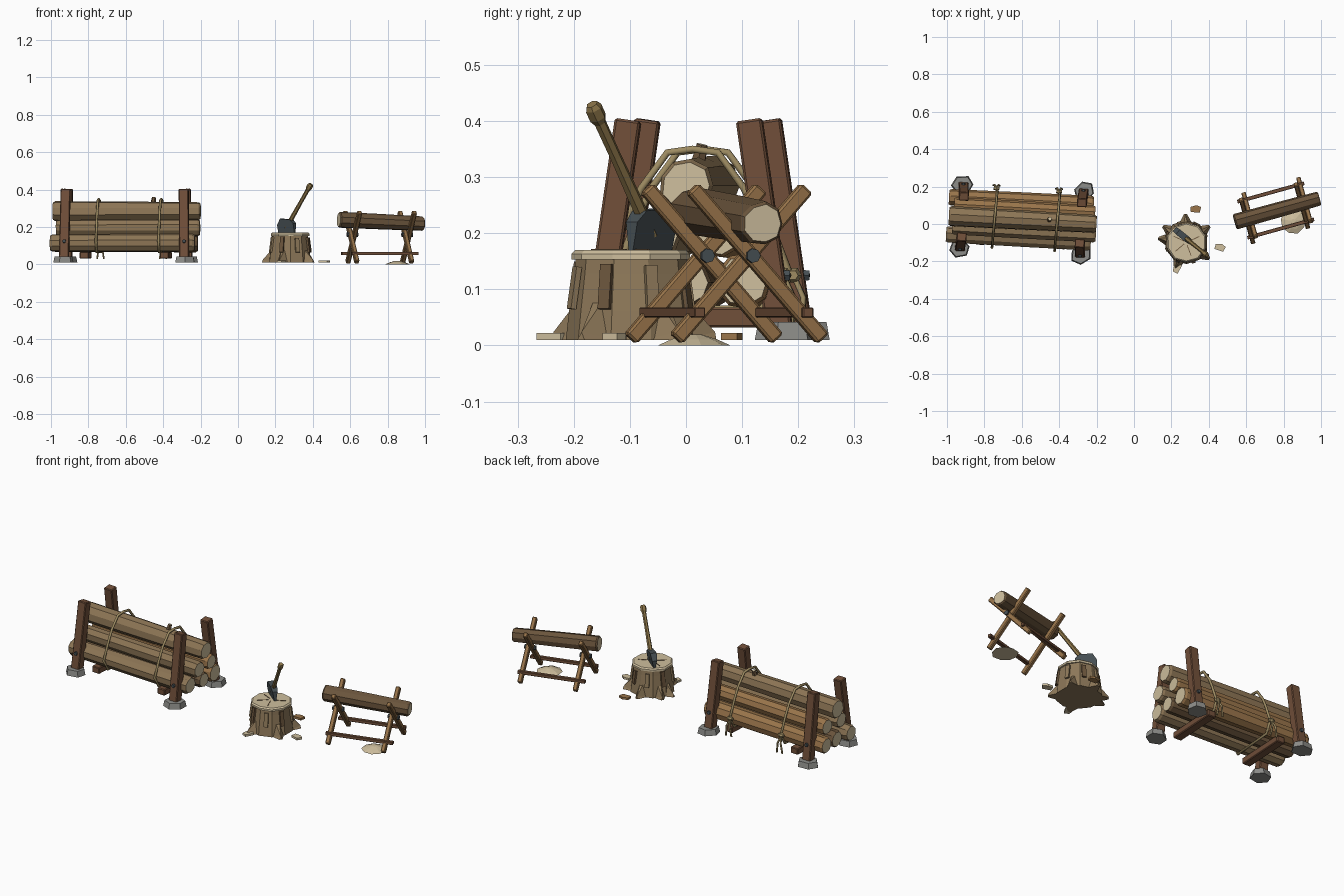
import bpy, bmesh, random
from math import sin, cos, pi, radians
from mathutils import Matrix, Vector

if "Cube" in bpy.data.objects:
    bpy.data.objects.remove(bpy.data.objects["Cube"])

random.seed(4)
I = Matrix.Identity(4)

def mat(name, hexcol):
    m = bpy.data.materials.new(name)
    lin = [(int(hexcol[i:i + 2], 16) / 255) ** 2.2 for i in (0, 2, 4)]
    m.diffuse_color = (*lin, 1)
    m.use_nodes = True
    m.node_tree.nodes["Principled BSDF"].inputs["Base Color"].default_value = m.diffuse_color
    return m

POST, BARK, TAN = mat("post_wood", "70503c"), mat("bark", "8c7556"), mat("tan_bark", "98744c")
DARK, CUT, LEG = mat("dark_bark", "6a553e"), mat("cut_wood", "cdbd9c"), mat("leg_wood", "94714a")
STONE, IRON, ROPE = mat("stone", "8c8c88"), mat("iron", "485054"), mat("rope", "9c8a62")
STUMP, HANDLE = mat("stump_bark", "8d785a"), mat("handle_wood", "8a744a")

def finish(name, bm, mats, G=I):
    bmesh.ops.recalc_face_normals(bm, faces=bm.faces)
    me = bpy.data.meshes.new(name)
    bm.to_mesh(me)
    bm.free()
    for m in mats:
        me.materials.append(m)
    ob = bpy.data.objects.new(name, me)
    ob.matrix_world = G
    bpy.context.collection.objects.link(ob)
    return ob

def axes(p, q, side):
    z = (q - p).normalized()
    x = Vector(side)
    x = (x - z * x.dot(z)).normalized()
    return x, z.cross(x), z

def beam(name, p, q, w, h, m, G=I, side=(1, 0, 0), bev=0.004):
    p, q = Vector(p), Vector(q)
    x, y, z = axes(p, q, side)
    R = Matrix((x * w, y * h, z * (q - p).length)).transposed().to_4x4()
    R.translation = (p + q) / 2
    bm = bmesh.new()
    bmesh.ops.create_cube(bm, size=1, matrix=R)
    if bev:
        bmesh.ops.bevel(bm, geom=bm.edges[:], offset=bev, segments=1, affect='EDGES')
    return finish(name, bm, [m], G)

def lathe(name, p, q, rings, n, mats, G=I, side=(0, 1, 0), jit=0.0, caps=(1, 1)):
    """Rings of (fraction along p-q, radius), closed by cap faces."""
    p, q = Vector(p), Vector(q)
    x, y, z = axes(p, q, side)
    bm = bmesh.new()
    ks = [1 + random.uniform(-jit, jit) for _ in range(n)]
    loops = []
    for t, r in rings:
        c = p.lerp(q, t)
        loops.append([bm.verts.new(c + (x * cos(2 * pi * i / n) + y * sin(2 * pi * i / n)) * r * ks[i])
                      for i in range(n)])
    for a, b in zip(loops, loops[1:]):
        for i in range(n):
            bm.faces.new((a[i], a[(i + 1) % n], b[(i + 1) % n], b[i]))
    for lp, c in zip((loops[0], loops[-1]), caps):
        bm.faces.new(lp).material_index = c
    return finish(name, bm, mats, G)

def log(name, p, q, r0, r1, m, G=I, n=9):
    return lathe(name, p, q, [(0, r0 * .87), (.015, r0), (.5, (r0 + r1) / 2 * 1.02), (.985, r1), (1, r1 * .87)],
                 n, [m, CUT], G, jit=.04)

def prism(name, pts, z0, z1, m, G=I, top=1.0):
    bm = bmesh.new()
    lo = [bm.verts.new((x, y, z0)) for x, y in pts]
    hi = [bm.verts.new((x * top, y * top, z1)) for x, y in pts]
    k = len(pts)
    bm.faces.new(lo)
    bm.faces.new(hi)
    for i in range(k):
        bm.faces.new((lo[i], lo[(i + 1) % k], hi[(i + 1) % k], hi[i]))
    return finish(name, bm, [m], G)

def rope(name, pts, G, cyclic=True, r=.007):
    cu = bpy.data.curves.new(name, 'CURVE')
    cu.dimensions = '3D'
    cu.bevel_depth, cu.bevel_resolution, cu.use_fill_caps = r, 1, True
    s = cu.splines.new('POLY')
    s.points.add(len(pts) - 1)
    for pt, c in zip(s.points, pts):
        pt.co = (*c, 1)
    s.use_cyclic_u = cyclic
    cu.materials.append(ROPE)
    ob = bpy.data.objects.new(name, cu)
    ob.matrix_world = G
    bpy.context.collection.objects.link(ob)

# ---- log rack ----
G = Matrix.Translation((-.6, .022, 0)) @ Matrix.Rotation(radians(-3.1), 4, 'Z')
for sx in (-1, 1):
    for sy in (-1, 1):
        tag = ("left" if sx < 0 else "right") + ("_front" if sy < 0 else "_rear")
        beam("post_" + tag, (sx * .322, sy * .163, .025), (sx * .316, sy * .108, .402), .052, .046, POST, G)
        F = G @ Matrix.Translation((sx * .325, sy * .17, 0)) @ Matrix.Rotation(random.uniform(0, 1), 4, 'Z')
        pts = [(.06 * cos(a * pi / 3) * random.uniform(.9, 1.1), .052 * sin(a * pi / 3)) for a in range(6)]
        prism("foot_stone_" + tag, pts, .01, .042, STONE, F, .88)
        lathe("post_bolt_" + tag, (sx * .321, sy * .165, .125), (sx * .321, sy * .181, .125),
              [(0, .011), (1, .01)], 6, [IRON], G, (1, 0, 0), caps=(0, 0))
    beam("sill", (sx * .215, -.145, .05), (sx * .215, .145, .05), .048, .036, POST, G)

# stacked logs: y, z, start x, end x, start radius, end radius, bark
for y, z, a, b, r0, r1, m in [(-.1, .114, -.4, .375, .045, .047, BARK), (0, .112, -.385, .385, .046, .043, DARK),
                              (.1, .116, -.395, .38, .045, .05, TAN), (-.056, .197, -.37, .4, .043, .045, BARK),
                              (.057, .197, -.365, .39, .046, .042, TAN), (0, .285, -.39, .4, .055, .049, BARK)]:
    log("stacked_log", (a, y, z), (b, y, z), r0, r1, m, G)
lathe("branch_stub", (.145, .005, .315), (.15, .015, .358), [(0, .015), (1, .011)], 6, [DARK, CUT], G, (1, 0, 0), caps=(0, 1))

# ropes round the stack with knots and tails at the rear
half = [(.045, .344), (.092, .28), (.118, .225), (.157, .125), (.125, .066)]
ring = [(0, .35)] + half + [(-y, z) for y, z in reversed(half)]
for x in (-.145, .19):
    rope("binding_rope", [(x + y * .04, y, z) for y, z in ring], G)
    lathe("rope_knot", (x - .014, .162, .125), (x + .016, .162, .125), [(0, .009), (.5, .015), (1, .009)],
          6, [ROPE], G, caps=(0, 0))
    for k in (-1, 1):
        rope("rope_tail", [(x, .162, .125), (x + k * .01, .18, .085), (x + k * .018, .176, .03)], G, False, .005)

# ---- chopping stump ----
S = Matrix.Translation((.28, -.098, 0))
lathe("stump", (0, 0, .01), (0, 0, .158), [(0, .118), (.35, .112), (.8, .103), (1, .1)], 10, [STUMP], S, jit=.03, caps=(0, 0))
lathe("stump_cut_face", (0, 0, .153), (0, 0, .17), [(0, .107), (.6, .107), (1, .1)], 10, [CUT], S, jit=.03, caps=(0, 0))
for i, deg in enumerate((35, 92, 145, 172, 247, 324)):
    R = S @ Matrix.Rotation(radians(deg), 4, 'Z')
    bm = bmesh.new()
    v = [bm.verts.new(c) for c in ((.09, -.04, .01), (.152, -.008, .01), (.152, .008, .01), (.09, .04, .01),
                                   (.09, .012, .09), (.09, -.012, .09), (.15, 0, .024))]
    for f in ((0, 1, 2, 3), (0, 5, 6), (0, 6, 1), (1, 6, 2), (2, 6, 3), (3, 6, 4), (4, 6, 5), (0, 3, 4, 5)):
        bm.faces.new([v[j] for j in f])
    finish("root", bm, [STUMP], R)
for i in range(8):
    R = S @ Matrix.Rotation(i * pi / 4 + .35, 4, 'Z')
    beam("bark_strip", (.113, 0, .065), (.102, 0, random.uniform(.135, .15)), .01, .022, DARK if i % 2 else STUMP, R, bev=0)
for deg in (20, 150, 215, 285):
    R = S @ Matrix.Rotation(radians(deg), 4, 'Z')
    beam("cut_face_crack", (.015, 0, .1705), (.075, .006, .1705), .004, .003, DARK, R, (0, 1, 0), bev=0)

# wood chips
for x, y, a in ((.33, .08, .1), (.46, -.125, -.2), (.23, -.235, 1.2)):
    prism("wood_chip", [(-.028, -.014), (.02, -.02), (.03, .008), (.006, .02), (-.026, .014)], .01, .022, TAN if y > 0 else CUT,
          Matrix.Translation((x, y, 0)) @ Matrix.Rotation(a, 4, 'Z'))

# ---- axe: blade lies in the vertical plane of the handle ----
A = Matrix.Translation((.262, -.064, 0)) @ Matrix.Rotation(radians(-39), 4, 'Z')
bm = bmesh.new()
prof = [(-.055, .163, .004), (-.058, .21, .013), (-.035, .245, .017), (.03, .24, .017), (.052, .22, .013), (.055, .163, .004)]
sides = [[bm.verts.new((x, s * t, z)) for x, z, t in prof] for s in (-1, 1)]
for s in sides:
    bm.faces.new(s)
for i in range(6):
    j = (i + 1) % 6
    bm.faces.new((sides[0][i], sides[0][j], sides[1][j], sides[1][i]))
finish("axe_head", bm, [IRON], A)
lathe("axe_handle", (-.005, 0, .195), (.165, 0, .43), [(0, .012), (.3, .012), (.6, .0105), (.86, .011), (.9, .016), (.97, .016), (1, .011)],
      6, [HANDLE], A, caps=(0, 0))

# ---- sawhorse ----
H = Matrix.Translation((.758, .072, 0)) @ Matrix.Rotation(radians(15.5), 4, 'Z')
log("sawhorse_log", (-.228, 0, .238), (.242, 0, .217), .043, .039, DARK, H)
for x in (-.152, .152):
    for s in (-1, 1):
        o = x + s * .011
        beam("sawhorse_leg", (o, s * .132, .012), (o, -s * .108, .28), .024, .027, LEG, H)
    lathe("pivot_bolt", (x - .03, 0, .16), (x + .03, 0, .16), [(0, .013), (1, .013)], 7, [IRON], H, caps=(0, 0))
for s in (-1, 1):
    beam("stretcher", (-.185, s * .1, .059), (.185, s * .1, .059), .02, .018, POST, H, (0, 1, 0), .002)

# sawdust heap
lathe("sawdust_heap", (.853, .015, 0), (.853, .015, .02), [(0, .067), (.55, .042), (1, .012)], 9, [CUT], I, jit=.05, caps=(0, 0))
